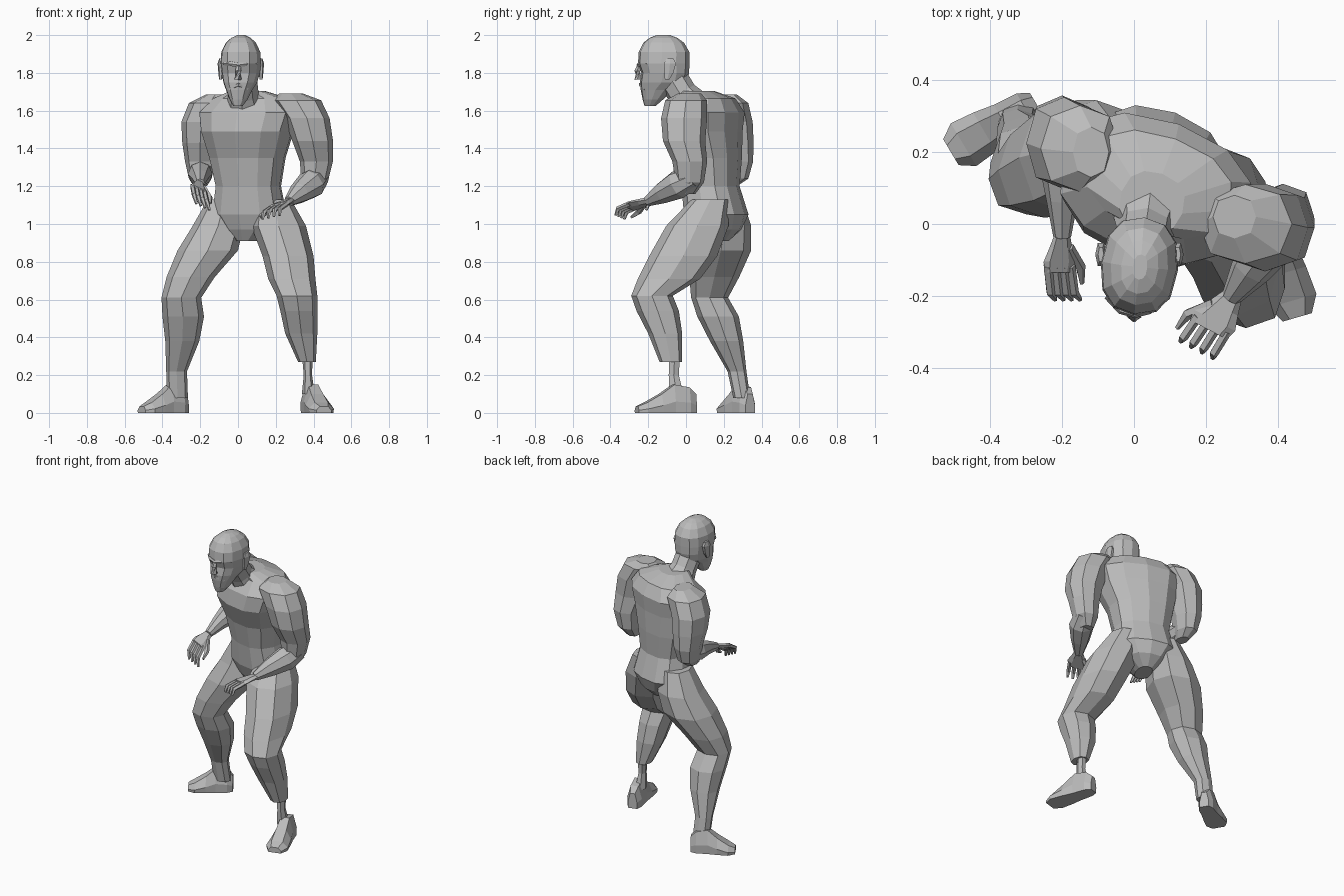
import bpy
import bmesh
from math import cos, sin, radians, pi, copysign
from mathutils import Vector

default_cube = bpy.data.objects.get("Cube")
if default_cube:
    bpy.data.objects.remove(default_cube, do_unlink=True)

# One plain grey for the whole figure
grey = bpy.data.materials.new("plain grey")
grey.use_nodes = True
shade = (0.5, 0.5, 0.5, 1)
grey.diffuse_color = shade
grey.node_tree.nodes["Principled BSDF"].inputs["Base Color"].default_value = shade


def skin(name, rings):
    """Join a stack of equal rings into one closed, flat shaded part."""
    bm = bmesh.new()
    rows = [[bm.verts.new(point) for point in ring] for ring in rings]
    count = len(rows[0])
    for low, high in zip(rows, rows[1:]):
        for i in range(count):
            j = (i + 1) % count
            bm.faces.new((low[i], low[j], high[j], high[i]))
    bm.faces.new(rows[0])
    bm.faces.new(rows[-1])
    bmesh.ops.recalc_face_normals(bm, faces=bm.faces)
    mesh = bpy.data.meshes.new(name)
    bm.to_mesh(mesh)
    bm.free()
    mesh.materials.append(grey)
    part = bpy.data.objects.new(name, mesh)
    bpy.context.collection.objects.link(part)
    return part


def circle(sides, boxy=0.85):
    """Unit outline, slightly squarer than a true circle."""
    def bulge(value):
        return copysign(abs(value) ** boxy, value) if abs(value) > 1e-6 else 0
    angles = [2 * pi * i / sides for i in range(sides)]
    return [(bulge(cos(a)), bulge(sin(a))) for a in angles]


def stack(name, sections, turn=0, sides=8):
    """Level rings: centre x, centre y, height, half width, half depth."""
    c, s = cos(radians(turn)), sin(radians(turn))
    rings = []
    for x, y, z, wide, deep in sections:
        outline = [(u * wide, v * deep) for u, v in circle(sides)]
        rings.append([(x + u * c - v * s, y + u * s + v * c, z) for u, v in outline])
    return skin(name, rings)


def tube(name, points, radii, sides=6, flat=1.0):
    """Rings set square to a path."""
    path = [Vector(p) for p in points]
    rings = []
    for i, (centre, radius) in enumerate(zip(path, radii)):
        along = path[min(i + 1, len(path) - 1)] - path[max(i - 1, 0)]
        frame = along.to_track_quat("Z", "Y")
        rings.append([centre + frame @ Vector((u * radius, v * radius * flat, 0))
                      for u, v in circle(sides, 1)])
    return skin(name, rings)


def foot(name, heel, toe):
    """Shoe: share of length, half width at sole, top height."""
    heel, toe = Vector(heel), Vector(toe)
    along = toe - heel
    across = Vector((-along.y, along.x, 0)).normalized()
    rings = []
    for share, half, top in ((0, .028, .1), (.12, .045, .135), (.38, .05, .15),
                             (.6, .06, .1), (.85, .066, .055), (1, .04, .035)):
        middle = heel + along * share
        shape = ((-1, 0), (-1.05, .4), (-.55, 1), (.55, 1), (1.05, .4), (1, 0))
        rings.append([middle + across * half * u + Vector((0, 0, top * v))
                      for u, v in shape])
    return skin(name, rings)


def hand(side, wrist, knuckle, tip, spread, thumb):
    """Palm, four curled fingers and a thumb."""
    wrist, knuckle, tip, spread, thumb = map(Vector, (wrist, knuckle, tip, spread, thumb))
    down = Vector((0, 0, -.016))
    along = (knuckle - wrist).normalized()
    rings = []
    for share, grow in ((-.1, .9), (.35, 1.5), (.75, 2.1), (1.05, 1.9)):
        middle = wrist.lerp(knuckle, share)
        rings.append([middle + spread * grow * u + down * v
                      for u, v in ((-1, 0), (-.6, 1), (.6, 1), (1, 0), (.6, -1), (-.6, -1))])
    skin(side + "_palm", rings)
    for i, finger in enumerate(("index", "middle", "ring", "little")):
        offset = spread * (i - 1.5)
        root, end = knuckle + offset, tip + offset * 1.1
        bend = root.lerp(end, .5) + along * .022 + Vector((0, 0, .012))
        tube(f"{side}_{finger}_finger", (root - along * .015, bend, end),
             (.014, .013, .007), 5)
    root = wrist.lerp(knuckle, .35) - spread
    bend = root.lerp(thumb, .55) - spread * .6
    tube(side + "_thumb", (root, bend, thumb), (.016, .015, .007), 5)


# Torso, turned towards its own right
stack("torso", [
    (.05, .15, .91, .05, .08),
    (.06, .16, .97, .13, .13),
    (.06, .16, 1.05, .2, .16),
    (.055, .13, 1.2, .175, .145),
    (.05, .12, 1.35, .205, .165),
    (.05, .09, 1.49, .25, .195),
    (.06, .1, 1.59, .275, .19),
    (.07, .11, 1.665, .21, .135),
    (.05, .06, 1.705, .09, .085),
], turn=-20, sides=12)

# Neck and head
tube("neck", [(.04, .05, 1.6), (.03, -.02, 1.69), (.02, -.08, 1.79)],
     (.11, .08, .08), 8)
stack("head", [
    (.0, -.19, 1.625, .025, .03),
    (.003, -.175, 1.66, .048, .055),
    (.006, -.155, 1.71, .07, .085),
    (.012, -.12, 1.75, .09, .125),
    (.015, -.11, 1.8, .102, .127),
    (.015, -.118, 1.85, .108, .137),
    (.015, -.116, 1.91, .104, .135),
    (.015, -.118, 1.96, .08, .108),
    (.016, -.12, 1.985, .052, .075),
    (.017, -.12, 2, .02, .035),
], turn=-6, sides=12)
tube("nose", [(.002, -.242, 1.86), (.001, -.256, 1.81), (0, -.252, 1.765)],
     (.008, .017, .022), 5)
tube("brow", [(-.075, -.2, 1.85), (-.035, -.238, 1.848), (.002, -.25, 1.842),
              (.04, -.238, 1.848), (.095, -.2, 1.85)],
     (.01, .014, .012, .014, .01))
tube("moustache", [(-.045, -.215, 1.715), (.002, -.24, 1.738), (.05, -.215, 1.715)],
     (.008, .012, .008), 5)
for side, x in (("left", .122), ("right", -.092)):
    stack(side + "_ear", [(x, -.1, 1.765, .008, .014), (x, -.09, 1.8, .012, .026),
                          (x, -.085, 1.85, .016, .036), (x, -.085, 1.875, .008, .022)],
          sides=6)

# Left leg, bent and forward, with a bare shin below the trouser cuff
stack("left_leg", [
    (.19, .13, 1.13, .09, .1),
    (.215, .06, .99, .145, .165),
    (.265, -.015, .83, .135, .18),
    (.285, -.09, .71, .125, .165),
    (.312, -.18, .62, .108, .11),
    (.322, -.15, .54, .098, .112),
    (.335, -.11, .42, .085, .09),
    (.365, -.08, .27, .047, .06),
])
stack("left_ankle", [(.367, -.06, .3, .028, .032), (.37, -.065, .2, .022, .03),
                     (.372, -.05, .1, .034, .042)], sides=6)
foot("left_foot", (.365, .05, 0), (.455, -.26, 0))

# Right leg, set back and turned out
stack("right_leg", [
    (-.07, .2, 1.13, .09, .1),
    (-.105, .205, .99, .135, .14),
    (-.16, .185, .86, .16, .16),
    (-.25, .15, .72, .128, .132),
    (-.3, .125, .61, .105, .098),
    (-.29, .17, .51, .11, .11),
    (-.295, .215, .38, .09, .088),
    (-.325, .27, .22, .055, .05),
    (-.32, .295, .08, .055, .045),
])
foot("right_foot", (-.275, .34, 0), (-.51, .2, 0))

# Left arm, upper part hanging and forearm reaching forward
stack("left_upper_arm", [
    (.28, .02, 1.692, .06, .06),
    (.31, 0, 1.655, .13, .11),
    (.365, -.01, 1.56, .12, .122),
    (.395, -.01, 1.44, .108, .112),
    (.415, .02, 1.33, .087, .092),
    (.405, .02, 1.22, .07, .075),
    (.385, 0, 1.16, .04, .05),
])
tube("left_forearm", [(.425, .04, 1.25), (.385, -.04, 1.21),
                      (.325, -.125, 1.165), (.27, -.205, 1.12)],
     (.06, .078, .058, .028), 8)
hand("left", (.27, -.205, 1.12), (.21, -.29, 1.095), (.175, -.35, 1.035),
     (.027, -.014, .006), (.12, -.29, 1.035))

# Right arm, drawn back with the forearm reaching forward
stack("right_upper_arm", [
    (-.12, .2, 1.685, .05, .07),
    (-.15, .21, 1.64, .11, .12),
    (-.195, .225, 1.54, .105, .128),
    (-.2, .24, 1.43, .095, .118),
    (-.2, .26, 1.33, .08, .095),
    (-.2, .25, 1.24, .06, .08),
    (-.2, .22, 1.2, .035, .05),
])
tube("right_forearm", [(-.2, .27, 1.28), (-.2, .17, 1.265),
                       (-.2, .07, 1.245), (-.2, -.035, 1.215)],
     (.055, .065, .045, .025), 8)
hand("right", (-.2, -.03, 1.215), (-.21, -.13, 1.18), (-.185, -.21, 1.09),
     (-.021, 0, .01), (-.145, -.165, 1.11))
